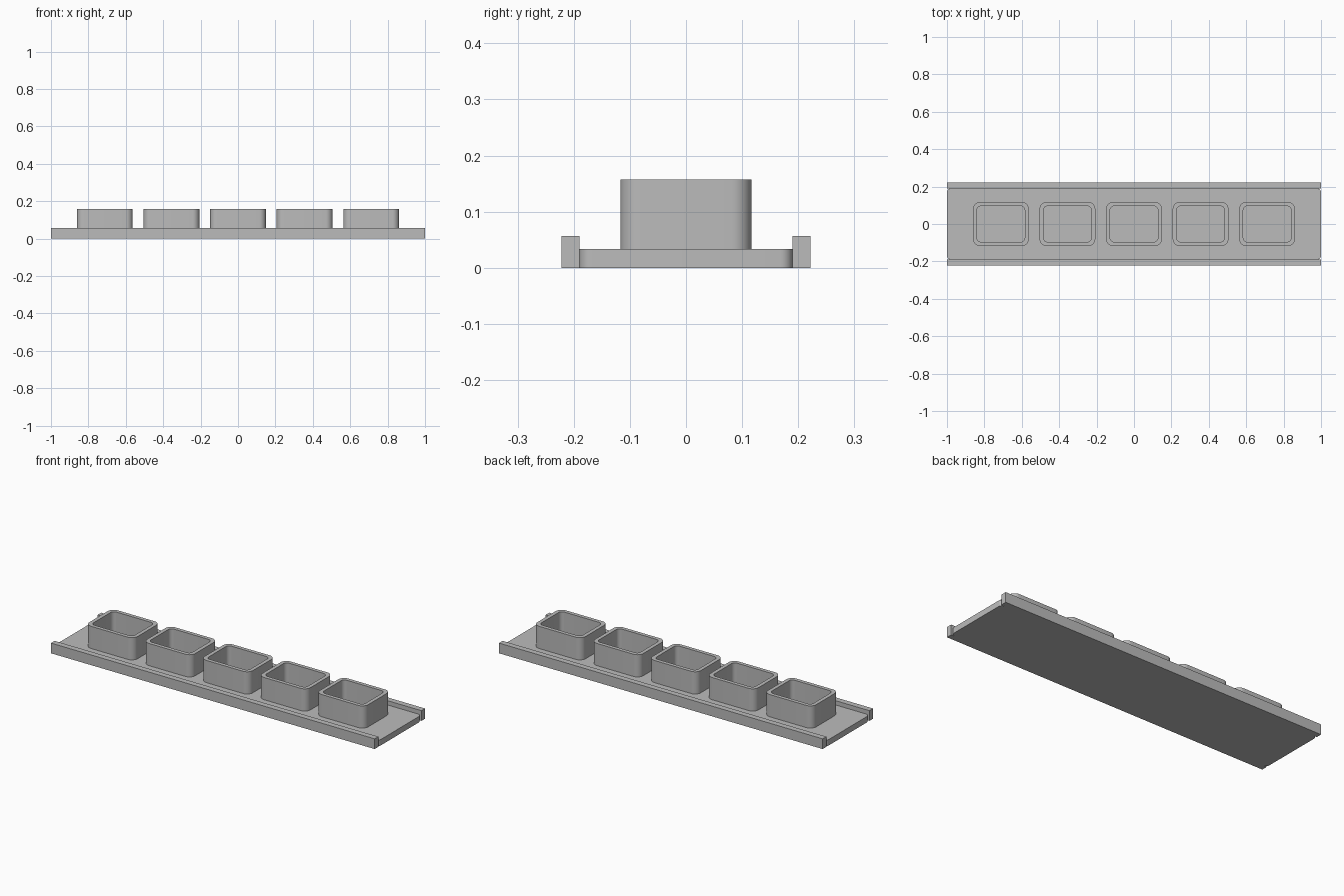
import bpy, bmesh, math

cube = bpy.data.objects.get("Cube")
if cube:
    bpy.data.objects.remove(cube, do_unlink=True)

grey = bpy.data.materials.new("light grey")
grey.use_nodes = True
COLOUR = (0.5, 0.5, 0.5, 1)
grey.diffuse_color = COLOUR
grey.node_tree.nodes["Principled BSDF"].inputs["Base Color"].default_value = COLOUR

PLATE_TOP = 0.033
CUP_TOP = 0.157
CUP_X, CUP_Y, WALL, SPACING = 0.149, 0.117, 0.021, 0.356


def outline(hx, hy, r, steps=8):
    """Rounded rectangle from half sizes and corner radius."""
    pts = []
    for i, (sx, sy) in enumerate(((1, 1), (-1, 1), (-1, -1), (1, -1))):
        for k in range(steps + 1):
            a = math.radians(90) * (i + k / steps)
            pts.append((sx * (hx - r) + r * math.cos(a), sy * (hy - r) + r * math.sin(a)))
    return pts


def loft(name, loops):
    """Skin a sequence of (outline, height) loops and cap both ends."""
    bm = bmesh.new()
    rings = [[bm.verts.new((x, y, z)) for x, y in pts] for pts, z in loops]
    for a, b in zip(rings, rings[1:]):
        for i in range(len(a)):
            j = (i + 1) % len(a)
            bm.faces.new((a[i], a[j], b[j], b[i]))
    bm.faces.new(rings[0][::-1])
    bm.faces.new(rings[-1])
    bmesh.ops.recalc_face_normals(bm, faces=bm.faces)
    mesh = bpy.data.meshes.new(name)
    bm.to_mesh(mesh)
    bm.free()
    mesh.materials.append(grey)
    obj = bpy.data.objects.new(name, mesh)
    bpy.context.collection.objects.link(obj)
    bpy.ops.object.select_all(action='DESELECT')
    obj.select_set(True)
    bpy.context.view_layer.objects.active = obj
    bpy.ops.object.shade_smooth_by_angle(angle=math.radians(30))
    return obj


# Base plate with rounded corners
plate = outline(1.0, 0.19, 0.022)
loft("base_plate", [(plate, 0), (plate, PLATE_TOP)])

# Raised rails along the long edges
bar = [(1, 0.016), (-1, 0.016), (-1, -0.016), (1, -0.016)]
for name, side in (("front_rail", -1), ("back_rail", 1)):
    rail = loft(name, [(bar, 0), (bar, 0.057)])
    rail.location.y = side * 0.206

# Row of open cups: up the outside, over the rim, down to the floor
outer = outline(CUP_X, CUP_Y, 0.036)
inner = outline(CUP_X - WALL, CUP_Y - WALL, 0.022)
for i in range(5):
    cup = loft(f"cup_{i + 1}", [(outer, PLATE_TOP - 0.01), (outer, CUP_TOP),
                                (inner, CUP_TOP), (inner, PLATE_TOP + 0.001)])
    cup.location.x = (i - 2) * SPACING
